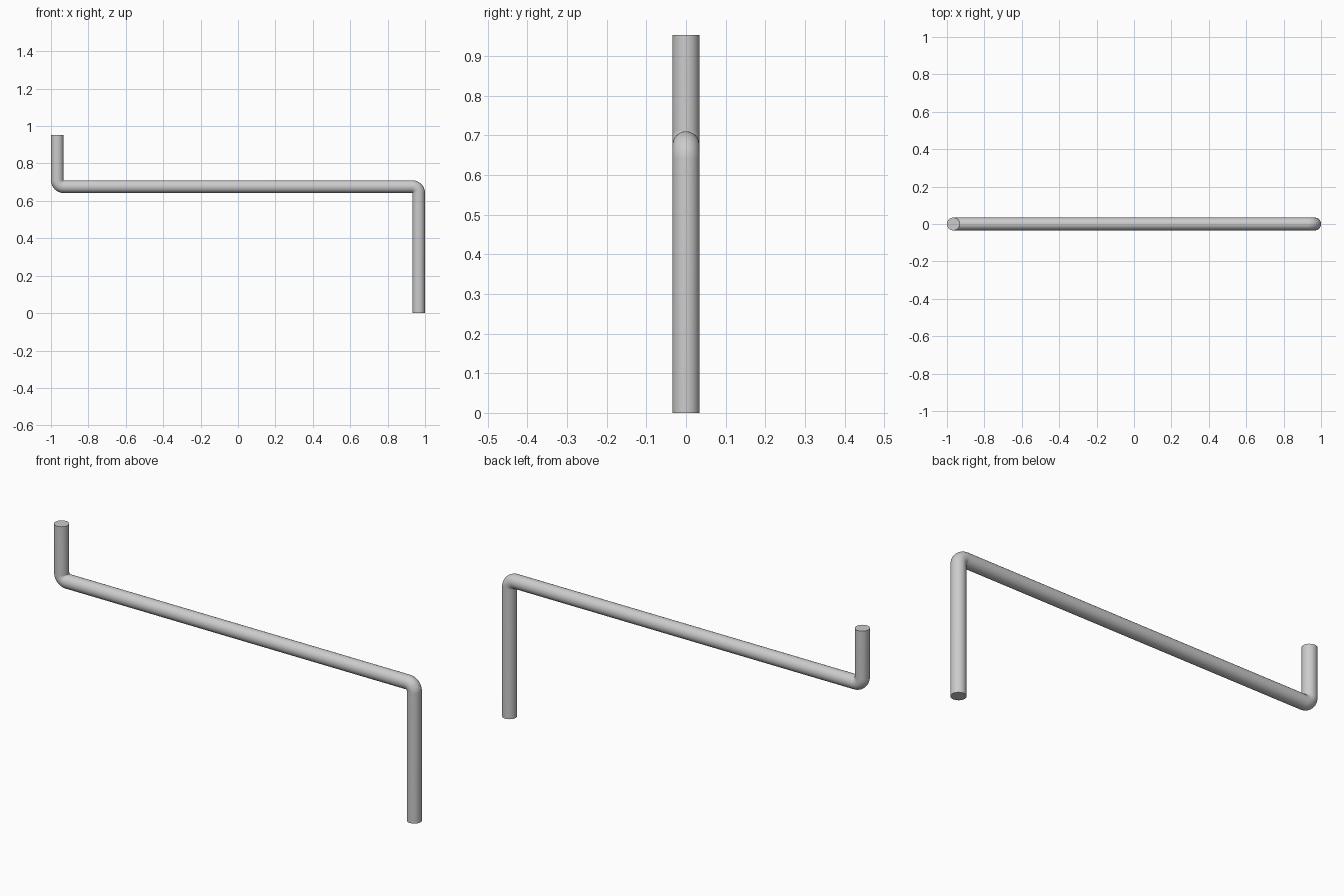
import bpy
from math import sin, cos, pi, radians

if "Cube" in bpy.data.objects:
    bpy.data.objects.remove(bpy.data.objects["Cube"])

R = 0.034          # rod radius
BEND = 0.035       # centreline bend radius
X, Z, TOP = 1 - R, 0.676, 0.953


def arc(cx, cz, start, end, steps=14):
    """Points of a bend in the XZ plane."""
    return [(cx + BEND * cos(start + (end - start) * i / steps), 0,
             cz + BEND * sin(start + (end - start) * i / steps))
            for i in range(steps + 1)]


# Centreline: short upright, bend, long bar, bend, long leg
path = [(-X, 0, TOP)]
path += arc(-X + BEND, Z + BEND, pi, 1.5 * pi)
path += arc(X - BEND, Z - BEND, pi / 2, 0)
path += [(X, 0, 0)]

# Round rod swept along the centreline, with flat capped ends
curve = bpy.data.curves.new("bent_rod", 'CURVE')
curve.dimensions = '3D'
curve.bevel_depth = R
curve.bevel_resolution = 14
curve.use_fill_caps = True
spline = curve.splines.new('POLY')
spline.points.add(len(path) - 1)
for point, co in zip(spline.points, path):
    point.co = (*co, 1)
rod = bpy.data.objects.new("bent_rod", curve)
bpy.context.collection.objects.link(rod)

# Mesh conversion, smooth sides and crisp ends
bpy.context.view_layer.objects.active = rod
rod.select_set(True)
bpy.ops.object.convert(target='MESH')
rod = bpy.context.object
bpy.ops.object.mode_set(mode='EDIT')
bpy.ops.mesh.select_all(action='SELECT')
bpy.ops.mesh.remove_doubles(threshold=0.00005)
bpy.ops.mesh.normals_make_consistent(inside=False)
bpy.ops.object.mode_set(mode='OBJECT')
bpy.ops.object.shade_smooth_by_angle(angle=radians(40))
